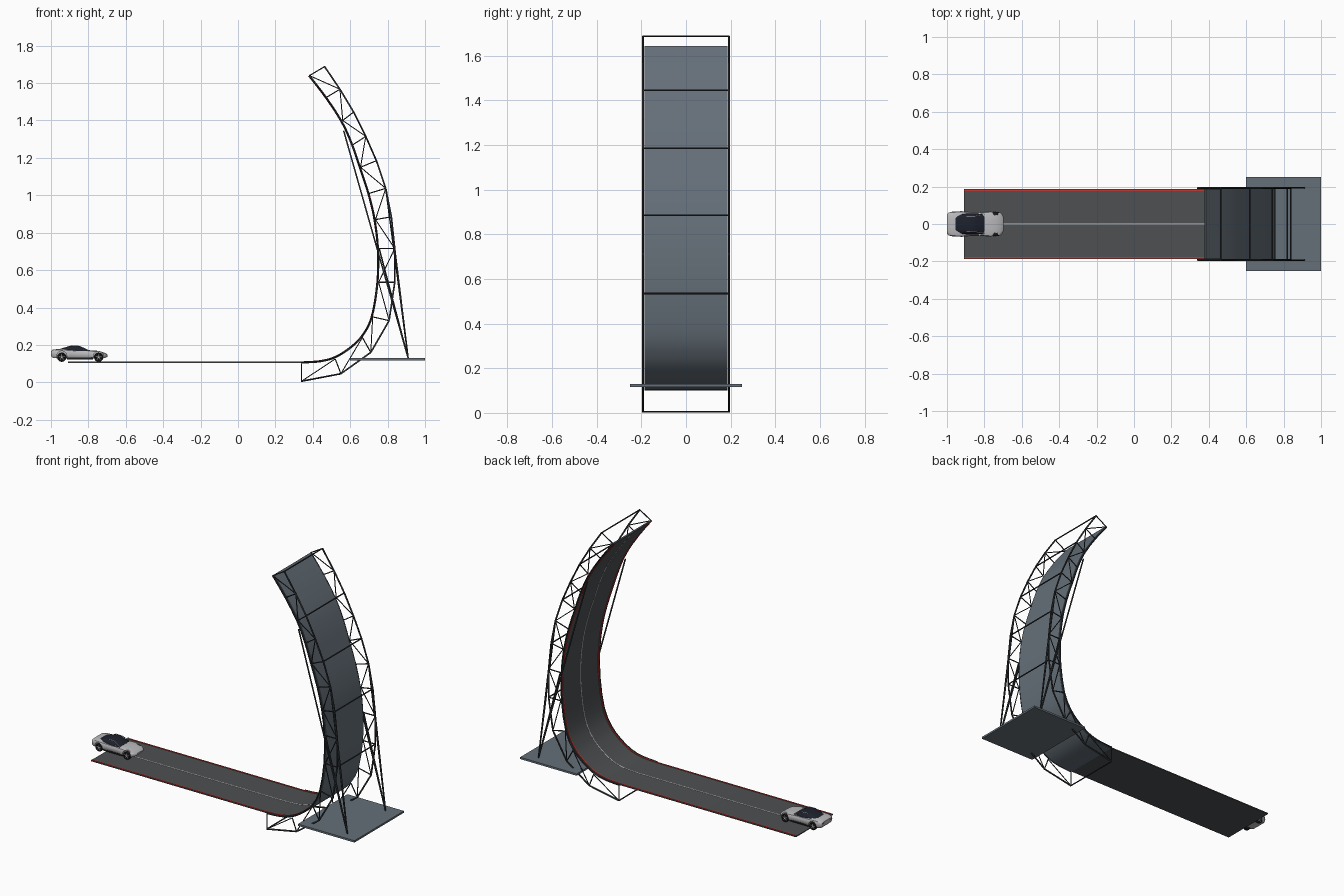
import bpy, bmesh, math
from mathutils import Vector

if "Cube" in bpy.data.objects:
    bpy.data.objects.remove(bpy.data.objects["Cube"])


def material(name, r, g, b):
    m = bpy.data.materials.new(name)
    m.diffuse_color = (r, g, b, 1)
    m.use_nodes = True
    m.node_tree.nodes["Principled BSDF"].inputs["Base Color"].default_value = m.diffuse_color
    return m


ASPHALT = material("asphalt", .075, .08, .085)
SLATE = material("slate", .13, .16, .19)
STEEL = material("dark_steel", .025, .028, .032)
RED = material("red", .55, .04, .03)
WHITE = material("white", .6, .6, .6)
PAINT = material("silver_paint", .5, .5, .52)
GLASS = material("dark_glass", .012, .015, .025)
RUBBER = material("rubber", .012, .012, .012)


def finish(name, bm, mat, smooth=None):
    bmesh.ops.recalc_face_normals(bm, faces=bm.faces[:])
    me = bpy.data.meshes.new(name)
    bm.to_mesh(me)
    bm.free()
    ob = bpy.data.objects.new(name, me)
    bpy.context.collection.objects.link(ob)
    me.materials.append(mat)
    if smooth:
        bpy.ops.object.select_all(action='DESELECT')
        bpy.context.view_layer.objects.active = ob
        ob.select_set(True)
        bpy.ops.object.shade_smooth_by_angle(angle=math.radians(smooth))
    return ob


def loft(bm, rings):
    vs = [[bm.verts.new(p) for p in r] for r in rings]
    n = len(vs[0])
    for a, b in zip(vs, vs[1:]):
        for i in range(n):
            bm.faces.new((a[i], a[(i + 1) % n], b[(i + 1) % n], b[i]))
    bm.faces.new(vs[0])
    bm.faces.new(vs[-1][::-1])


def box(name, lo, hi, mat):
    bm = bmesh.new()
    loft(bm, [[(x, lo[1], lo[2]), (x, hi[1], lo[2]), (x, hi[1], hi[2]), (x, lo[1], hi[2])]
              for x in (lo[0], hi[0])])
    return finish(name, bm, mat)


def tube(bm, a, b, r, sides=6):
    a, b = Vector(a), Vector(b)
    q = (b - a).to_track_quat('Z', 'Y')
    loft(bm, [[p + q @ Vector((r * math.cos(t), r * math.sin(t), 0))
               for t in (2 * math.pi * i / sides for i in range(sides))] for p in (a, b)])


# Track side profile: flat run, then a smooth spline up the overhanging curve
def spline(pts, steps=6):
    p = [Vector(q) for q in pts]
    p = [2 * p[0] - p[1]] + p + [2 * p[-1] - p[-2]]
    out = []
    for a, b, c, d in zip(p, p[1:], p[2:], p[3:]):
        for i in range(steps):
            t = i / steps
            out.append(.5 * (2 * b + (c - a) * t + (2 * a - 5 * b + 4 * c - d) * t * t
                             + (3 * b - a - 3 * c + d) * t ** 3))
    return out + [p[-2]]


CURVE = spline([(.34, .106), (.44, .113), (.52, .135), (.60, .185), (.665, .25), (.715, .35),
                (.745, .53), (.748, .71), (.73, .87), (.697, 1.01), (.651, 1.15),
                (.61, 1.27), (.556, 1.39), (.472, 1.52), (.38, 1.64)])
PATH = [Vector((-.91, .106))] + CURVE


def ribbon(name, path, y0, y1, d0, d1, mat):
    rings = []
    for i, p in enumerate(path):
        t = (path[min(i + 1, len(path) - 1)] - path[max(i - 1, 0)]).normalized()
        n = Vector((-t.y, t.x))
        a, b = p + n * d0, p + n * d1
        rings.append([(a.x, y0, a.y), (a.x, y1, a.y), (b.x, y1, b.y), (b.x, y0, b.y)])
    bm = bmesh.new()
    loft(bm, rings)
    finish(name, bm, mat, 40)


ribbon("track_surface", PATH, -.187, .187, -.003, .003, ASPHALT)
ribbon("curve_backing", CURVE, -.186, .186, -.006, -.0031, SLATE)
ribbon("centre_line", PATH, -.003, .003, .003, .004, WHITE)
for s, side in ((-1, "front"), (1, "back")):
    ribbon(side + "_red_stripe", PATH, *sorted((s * .176, s * .184)), .003, .006, RED)

# Trusses on both edges: inner and outer chord nodes (x, z)
INNER = [(.34, .10), (.52, .125), (.665, .24), (.72, .35), (.752, .535), (.755, .715), (.735, .87),
         (.70, 1.01), (.655, 1.15), (.614, 1.27), (.56, 1.40), (.475, 1.525), (.382, 1.64)]
OUTER = [(.34, .006), (.55, .046), (.71, .16), (.808, .33), (.838, .535), (.838, .716), (.82, .885),
         (.79, 1.037), (.74, 1.185), (.683, 1.315), (.618, 1.445), (.545, 1.567), (.463, 1.688)]
FOOT = (.91, .128)
for s, side in ((-1, "front"), (1, "back")):
    bm = bmesh.new()

    def bar(a, b, r):
        tube(bm, (a[0], s * .193, a[1]), (b[0], s * .193, b[1]), r)
    for i in range(len(INNER)):
        bar(INNER[i], OUTER[i], .0035)
        if i:
            bar(OUTER[i - 1], OUTER[i], .005)
            bar(*((INNER[i - 1], OUTER[i]) if i > 3 and i % 2 else (OUTER[i - 1], INNER[i])), .003)
    for a, b in zip(CURVE[::3], CURVE[3::3]):
        bar(a, b, .0045)
    finish(side + "_truss", bm, STEEL, 60)
    # Long props from the base plate
    bm = bmesh.new()
    for top in ((.565, 1.345), OUTER[7], OUTER[5], INNER[5]):
        bar(FOOT, top, .0045)
    finish(side + "_props", bm, STEEL, 60)

# Cross bars between the trusses, and the base plate
bm = bmesh.new()
for i in (0, 4, 6, 8, 10, 12):
    x, z = OUTER[i]
    tube(bm, (x, -.193, z), (x, .193, z), .004)
finish("cross_bars", bm, STEEL, 60)
box("base_plate", (.6, -.25, .117), (1, .25, .129), SLATE)

# Car body: stations of x, half width, bottom, belt height, top height
BODY = [(-1.0, .052, .142, .158, .166), (-.992, .061, .132, .160, .173), (-.965, .067, .128, .162, .177),
        (-.93, .069, .128, .162, .177), (-.90, .067, .128, .159, .175), (-.86, .063, .127, .156, .172),
        (-.81, .064, .127, .156, .171), (-.77, .068, .127, .157, .170), (-.74, .068, .127, .156, .166),
        (-.715, .061, .129, .150, .158), (-.702, .047, .134, .146, .151), (-.697, .034, .138, .144, .147)]
bm = bmesh.new()
rings = []
for x, w, b, m, t in BODY:
    half = [(w * .85, b), (w * .97, b + (m - b) * .3), (w, m), (w * .93, m + (t - m) * .7), (w * .7, t), (w * .3, t + .001)]
    rings.append([(x, y, z) for y, z in half] + [(x, -y, z) for y, z in reversed(half)])
loft(bm, rings)
body = finish("car_body", bm, PAINT, 40)

# Cabin: stations of x, base half width, roof half width, roof height
bm = bmesh.new()
rings = []
for x, w, r, t in [(-.955, .045, .036, .178), (-.925, .053, .041, .187), (-.895, .056, .042, .196),
                   (-.865, .056, .042, .197), (-.845, .056, .043, .193), (-.80, .052, .044, .172)]:
    half = [(w, .168), (w * .97, .168 + (t - .168) * .4), (r, t - .003), (r * .8, t)]
    rings.append([(x, y, z) for y, z in half] + [(x, -y, z) for y, z in reversed(half)])
loft(bm, rings)
finish("car_cabin", bm, GLASS, 35)

# Windscreen pillars and door sills
bm = bmesh.new()
for s in (-1, 1):
    tube(bm, (-.80, s * .05, .171), (-.847, s * .042, .194), .0018)
    tube(bm, (-.847, s * .042, .194), (-.895, s * .041, .196), .0015)
finish("car_pillars", bm, PAINT, 60)
for s, side in ((-1, "right"), (1, "left")):
    box(side + "_sill", (-.915, min(s * .05, s * .061), .123), (-.775, max(s * .05, s * .061), .132), RUBBER)
    box(side + "_mirror", (-.828, min(s * .058, s * .070), .173), (-.820, max(s * .058, s * .070), .179), PAINT)
    box(side + "_tail_light", (-1.0005, min(s * .025, s * .048), .154), (-.995, max(s * .025, s * .048), .162), RED)

# Wheels with arches cut in the body
for x, end in ((-.942, "rear"), (-.745, "front")):
    bm = bmesh.new()
    for s in (-1, 1):
        tube(bm, (x, s * .048, .140), (x, s * .09, .140), .027, 24)
    cutter = finish(end + "_arch_cutter", bm, RUBBER)
    cutter.hide_render = True
    cutter.hide_viewport = True
    mod = body.modifiers.new(end + "_arches", 'BOOLEAN')
    mod.operation, mod.object, mod.solver = 'DIFFERENCE', cutter, 'EXACT'
    for s, side in ((-1, "right"), (1, "left")):
        name = end + "_" + side
        bm = bmesh.new()
        rings = [[(x + r * math.cos(a), s * y, .134 + r * math.sin(a))
                  for a in (2 * math.pi * i / 24 for i in range(24))]
                 for r, y in ((.022, .046), (.0245, .049), (.0245, .062), (.0225, .065), (.0165, .065), (.015, .061))]
        loft(bm, rings)
        finish(name + "_tyre", bm, RUBBER, 35)
        bm = bmesh.new()
        for i in range(5):
            a = 2 * math.pi * i / 5 + .3
            tube(bm, (x, s * .063, .134), (x + .0165 * math.cos(a), s * .063, .134 + .0165 * math.sin(a)), .0024)
        tube(bm, (x, s * .060, .134), (x, s * .0655, .134), .005, 12)
        finish(name + "_spokes", bm, PAINT, 40)
